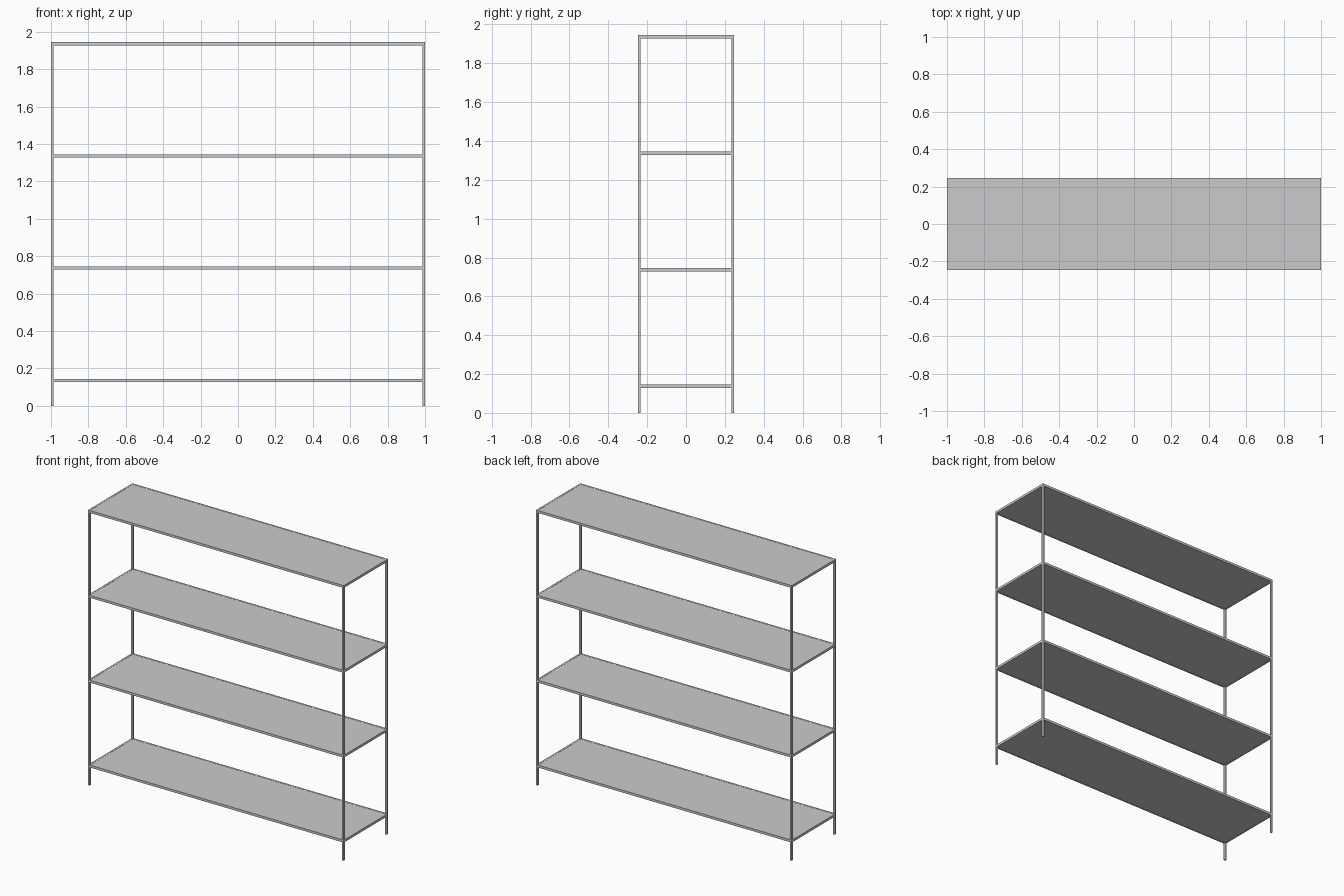
import bpy

if "Cube" in bpy.data.objects:
    bpy.data.objects.remove(bpy.data.objects["Cube"])

HX, HY, TOP, T = 1.0, 0.247, 1.945, 0.013
RAIL_H = 0.017


def box(name, x0, x1, y0, y1, z0, z1):
    bpy.ops.mesh.primitive_cube_add(size=1, location=((x0 + x1) / 2, (y0 + y1) / 2, (z0 + z1) / 2))
    ob = bpy.context.object
    ob.name = name
    ob.scale = (x1 - x0, y1 - y0, z1 - z0)
    bpy.ops.object.transform_apply(location=False, rotation=False, scale=True)
    return ob


# Four slim square posts
for sx, side in ((-1, "left"), (1, "right")):
    for sy, face in ((-1, "front"), (1, "back")):
        xs = sorted((sx * HX, sx * (HX - T)))
        ys = sorted((sy * HY, sy * (HY - T)))
        box(f"{face}_{side}_post", *xs, *ys, 0, TOP)

# Four tiers: rail frame around a thin shelf panel
for i in range(4):
    top = TOP - 0.6 * (3 - i)
    low = top - RAIL_H
    for s, face in ((-1, "front"), (1, "back")):
        ys = sorted((s * HY, s * (HY - T)))
        box(f"{face}_rail_{i + 1}", -HX + T, HX - T, *ys, low, top)
    for s, side in ((-1, "left"), (1, "right")):
        xs = sorted((s * HX, s * (HX - T)))
        box(f"{side}_rail_{i + 1}", *xs, -HY + T, HY - T, low, top)
    box(f"shelf_panel_{i + 1}", -HX + T, HX - T, -HY + T, HY - T, low + 0.001, top - 0.001)
